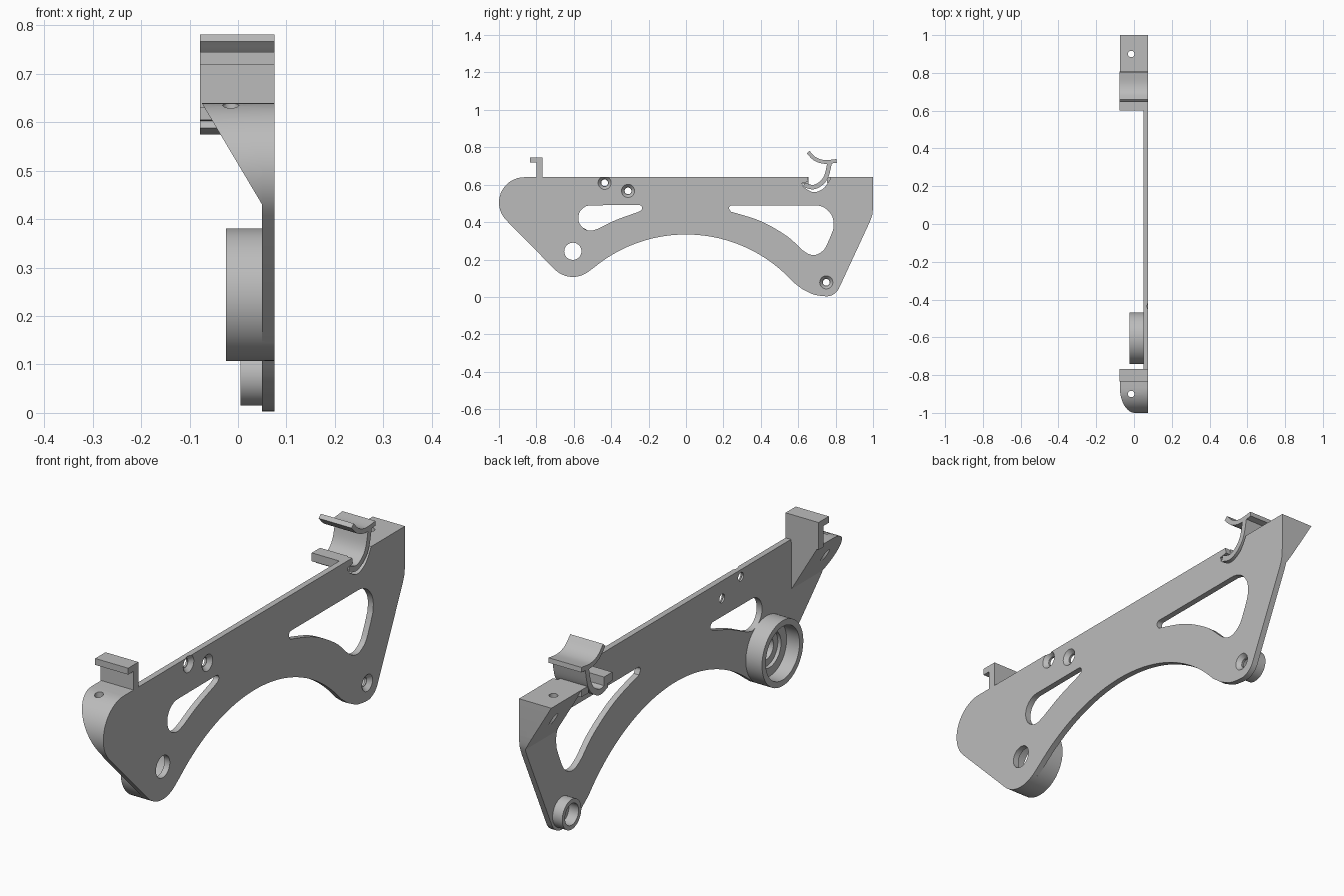
import bpy, bmesh, math
from mathutils import Vector

cube = bpy.data.objects.get("Cube")
if cube:
    bpy.data.objects.remove(cube, do_unlink=True)

grey = bpy.data.materials.new("plain grey")
grey.use_nodes = True
colour = (0.5, 0.5, 0.5, 1)
grey.diffuse_color = colour
grey.node_tree.nodes["Principled BSDF"].inputs["Base Color"].default_value = colour


def make_object(name, bm):
    bmesh.ops.recalc_face_normals(bm, faces=bm.faces)
    mesh = bpy.data.meshes.new(name)
    bm.to_mesh(mesh)
    bm.free()
    mesh.materials.append(grey)
    ob = bpy.data.objects.new(name, mesh)
    bpy.context.collection.objects.link(ob)
    return ob


def prism(name, pts, lo, hi, axis="x"):
    """Extrude a flat profile along one axis."""
    place = {"x": lambda a, b, t: (t, a, b),
             "y": lambda a, b, t: (a, t, b),
             "z": lambda a, b, t: (a, b, t)}[axis]
    bm = bmesh.new()
    face = bm.faces.new([bm.verts.new(place(a, b, lo)) for a, b in pts])
    move = Vector(place(0, 0, hi - lo))
    ext = bmesh.ops.extrude_face_region(bm, geom=[face], use_keep_orig=True)
    bmesh.ops.translate(bm, vec=move, verts=[g for g in ext["geom"] if isinstance(g, bmesh.types.BMVert)])
    return make_object(name, bm)


def lathe(name, y, z, profile, n=64):
    """Turn a closed (x, radius) profile around an axis along x."""
    bm = bmesh.new()
    rings = []
    for i in range(n):
        a = math.tau * i / n
        rings.append([bm.verts.new((x, y + r * math.cos(a), z + r * math.sin(a))) for x, r in profile])
    m = len(profile)
    for i in range(n):
        p, q = rings[i], rings[(i + 1) % n]
        for j in range(m):
            k = (j + 1) % m
            bm.faces.new((p[j], p[k], q[k], q[j]))
    return make_object(name, bm)


def arc(cy, cz, r, start, end, n=16):
    """Points on a circle from one angle to another, in degrees."""
    angles = [math.radians(start + (end - start) * i / n) for i in range(n + 1)]
    return [(cy + r * math.cos(a), cz + r * math.sin(a)) for a in angles]


def smooth_path(pts, n=6):
    """Catmull-Rom curve through a few points."""
    p = [Vector(q) for q in [pts[0]] + pts + [pts[-1]]]
    out = []
    for a, b, c, d in zip(p, p[1:], p[2:], p[3:]):
        for i in range(n):
            t = i / n
            out.append(tuple(0.5 * (2 * b + (c - a) * t + (2 * a - 5 * b + 4 * c - d) * t * t
                                    + (3 * b - a - 3 * c + d) * t ** 3)))
    return out + [tuple(pts[-1])]


def strap(pts, width):
    """Outline of a band of even width along a path."""
    p = [Vector(q) for q in smooth_path(pts)]
    left, right = [], []
    for i, q in enumerate(p):
        d = (p[min(i + 1, len(p) - 1)] - p[max(i - 1, 0)]).normalized()
        side = Vector((-d.y, d.x)) * width / 2
        left.append(tuple(q + side))
        right.append(tuple(q - side))
    return left + right[::-1]


def boolean(ob, cutters, operation="DIFFERENCE"):
    for c in cutters:
        mod = ob.modifiers.new("cut", "BOOLEAN")
        mod.operation, mod.object, mod.solver = operation, c, "EXACT"
    graph = bpy.context.evaluated_depsgraph_get()
    mesh = bpy.data.meshes.new_from_object(ob.evaluated_get(graph))
    ob.modifiers.clear()
    ob.data = mesh
    for c in cutters:
        bpy.data.objects.remove(c, do_unlink=True)


INNER, OUTER, EDGE, TOP = 0.05, 0.075, -0.078, 0.64
BOSS, FOOT = (-0.605, 0.244), (0.75, 0.078)

# Side outline of the plate, including the slot under the clip
slot = [(0.775, TOP)] + smooth_path([(0.768, 0.625), (0.735, 0.58), (0.68, 0.56), (0.625, 0.59)])
slot += [(0.62, 0.61), (0.655, 0.615), (0.65, TOP)]
outline = (arc(-0.865, 0.505, 0.135, 90, 226)
           + arc(*BOSS, 0.137, 226, 307)
           + arc(0, -0.438, 0.772, 129, 42, 40)
           + smooth_path([(0.62, 0.043), (0.68, 0.014), (0.735, 0.004)])
           + arc(*FOOT, 0.075, 275, 335)
           + smooth_path([(0.982, 0.40), (0.996, 0.44), (1, 0.49)])
           + [(1, TOP)] + slot)
plate = prism("side_plate", outline, INNER, OUTER)

# Windows, screw holes and axle holes in the plate
rear_window = (arc(0.245, 0.475, 0.015, 200, 90, 6) + arc(0.69, 0.39, 0.1, 90, 0)
               + smooth_path([(0.787, 0.36), (0.765, 0.305), (0.735, 0.25), (0.685, 0.224), (0.63, 0.245),
                              (0.54, 0.325), (0.40, 0.405), (0.24, 0.456)]))
front_window = (arc(-0.25, 0.475, 0.016, -70, 90, 8) + arc(-0.508, 0.422, 0.068, 90, 275)
                + smooth_path([(-0.47, 0.365), (-0.37, 0.413), (-0.25, 0.456)])[:-1])
cutters = [prism("window_cutter", w, 0, 0.1) for w in (rear_window, front_window)]
cutters.append(prism("axle_cutter", arc(*BOSS, 0.046, 0, 351, 39), 0, 0.1))
for y, z in ((-0.435, 0.61), (-0.31, 0.567), FOOT):
    cutters.append(prism("screw_cutter", arc(y, z, 0.018, 0, 345, 23), 0, 0.1))
    cutters.append(lathe("sink_cutter", y, z, [(0.058, 0.0001), (0.058, 0.02), (0.076, 0.036), (0.076, 0.0001)], 32))
boolean(plate, cutters)

# Tapered mounting wedges at both ends, each with an upright screw hole
wedge_profile = [(-0.075, 0.7), (-0.075, TOP), (0.06, 0.413), (0.06, 0.7)]
for name, lo, hi in (("front_wedge", -1.1, -0.77), ("rear_wedge", 0.79, 1.1)):
    wedge = prism(name, outline, -0.1, 0.055)
    boolean(wedge, [prism("wedge_shape", wedge_profile, lo, hi, "y")], "INTERSECT")
    y = -0.9 if lo < 0 else 0.9
    boolean(wedge, [prism("hole_cutter", arc(-0.015, y, 0.017, 0, 345, 23), 0.3, 0.8, "z")])

# Bearing housing and foot bushing on the inner side
lathe("bearing_housing", *BOSS, [(-0.025, 0.137), (0.055, 0.137), (0.055, 0.075), (0.035, 0.075),
                                 (0.035, 0.112), (-0.025, 0.112)])
lathe("foot_bushing", *FOOT, [(0.005, 0.063), (0.055, 0.063), (0.055, 0.045), (0.005, 0.045)])

# Front hook
prism("front_hook", [(-0.80, 0.63), (-0.767, 0.63), (-0.767, 0.745), (-0.835, 0.745), (-0.835, 0.718),
                     (-0.80, 0.718)], EDGE, OUTER)

# Rear clip: lower cradle, flared lip and the ledge in front
prism("clip_cradle", strap([(0.63, 0.60), (0.68, 0.587), (0.725, 0.61), (0.752, 0.65), (0.768, 0.72)], 0.024),
      EDGE, OUTER)
prism("clip_lip", strap([(0.653, 0.774), (0.69, 0.738), (0.74, 0.722), (0.805, 0.727)], 0.02), EDGE, OUTER)
prism("clip_ledge", [(0.6, 0.605), (0.655, 0.60), (0.655, TOP), (0.6, TOP)], EDGE, 0.052)
prism("clip_rib", [(0.755, 0.61), (0.8, 0.61), (0.8, TOP), (0.755, TOP)], -0.075, 0.052)

# Smooth the curved walls, keep the corners crisp
for ob in bpy.context.scene.objects:
    ob.select_set(ob.type == "MESH")
bpy.context.view_layer.objects.active = plate
bpy.ops.object.shade_smooth_by_angle(angle=math.radians(30))
